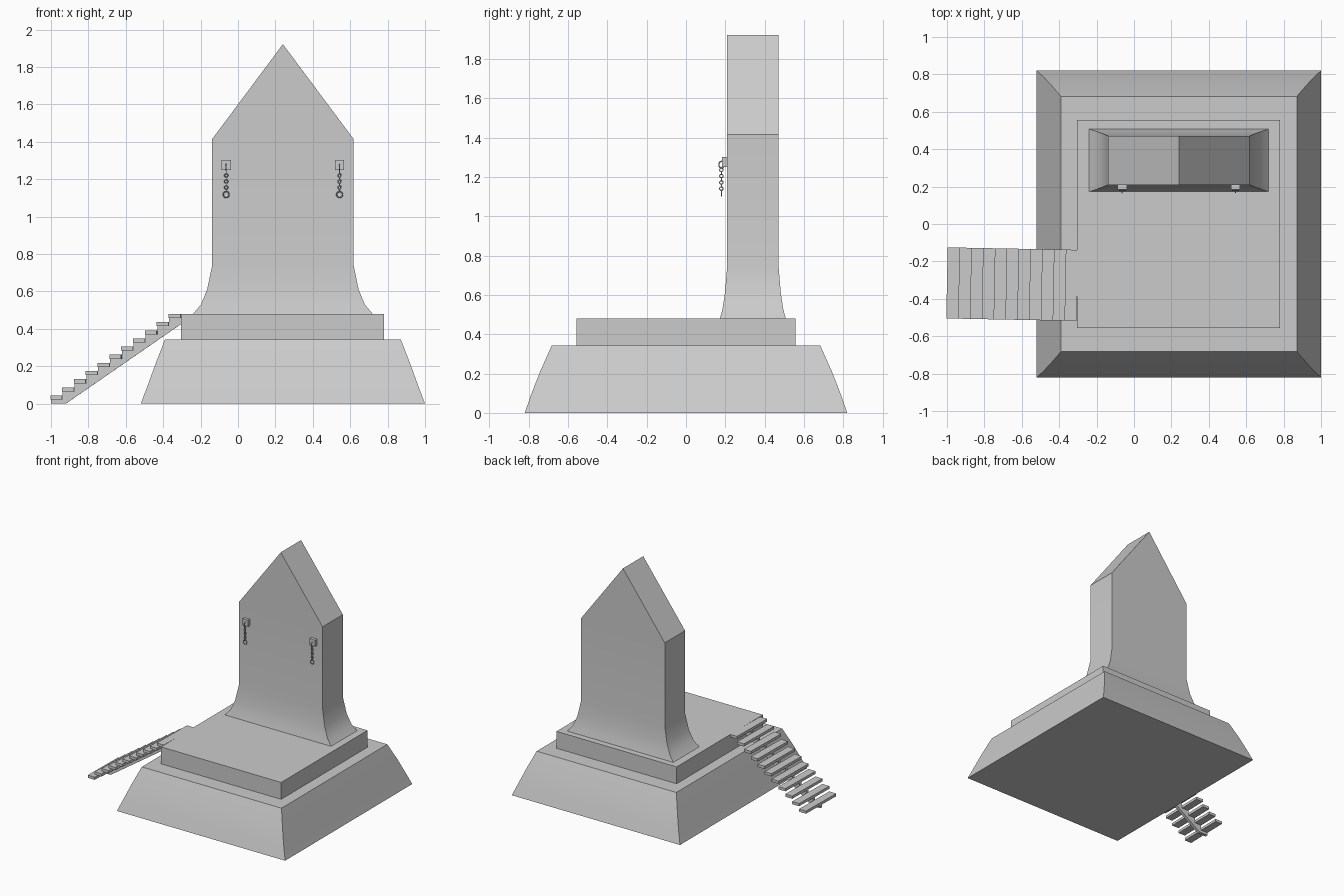
import bpy, bmesh, math
from mathutils import Matrix, Vector

if "Cube" in bpy.data.objects:
    bpy.data.objects.remove(bpy.data.objects["Cube"])


def finish(name, bm, smooth=False):
    bmesh.ops.recalc_face_normals(bm, faces=bm.faces)
    me = bpy.data.meshes.new(name)
    bm.to_mesh(me)
    bm.free()
    ob = bpy.data.objects.new(name, me)
    bpy.context.collection.objects.link(ob)
    if smooth:
        bpy.ops.object.select_all(action='DESELECT')
        ob.select_set(True)
        bpy.context.view_layer.objects.active = ob
        bpy.ops.object.shade_smooth_by_angle(angle=math.radians(30))
    return ob


def loft(cx, cy, levels, ridge=None):
    """Stack of rectangles (half x, half y, z), with an optional gable ridge height."""
    bm = bmesh.new()
    rings = [[bm.verts.new((cx + sx * hx, cy + sy * hy, z))
              for sx, sy in ((-1, -1), (1, -1), (1, 1), (-1, 1))] for hx, hy, z in levels]
    bm.faces.new(rings[0])
    for lo, hi in zip(rings, rings[1:]):
        for i in range(4):
            j = (i + 1) % 4
            bm.faces.new((lo[i], lo[j], hi[j], hi[i]))
    a, b, c, d = rings[-1]
    if ridge is None:
        bm.faces.new((a, b, c, d))
    else:
        hy = levels[-1][1]
        f = bm.verts.new((cx, cy - hy, ridge))
        k = bm.verts.new((cx, cy + hy, ridge))
        for face in ((a, b, f), (c, d, k), (b, c, k, f), (d, a, f, k)):
            bm.faces.new(face)
    return bm


def box(name, x0, x1, y0, y1, z0, z1):
    return finish(name, loft((x0 + x1) / 2, (y0 + y1) / 2,
                  [((x1 - x0) / 2, (y1 - y0) / 2, z) for z in (z0, z1)]))


# Flared base and plinth
CX = 0.24
finish("base", loft(CX, 0, [(0.76, 0.82, 0), (0.722, 0.785, 0.10),
                            (0.682, 0.742, 0.21), (0.631, 0.683, 0.342)]), True)
box("plinth", -0.305, 0.78, -0.557, 0.557, 0.342, 0.48)

# Upright slab with flared foot and gable top
finish("slab", loft(CX, 0.34, [(0.48, 0.167, 0.48), (0.438, 0.154, 0.53),
                               (0.405, 0.142, 0.61), (0.378, 0.131, 0.74),
                               (0.378, 0.131, 1.415)], 1.922), True)

# Stairs: eleven plank treads over one central sawtooth stringer
N, X0, RUN, RISE, T = 11, -1.0, 0.0632, 0.0436, 0.022
skew = Matrix.Rotation(math.radians(-1.1), 4, 'Z')
pivot = Vector((X0, -0.315, 0))
place = Matrix.Translation(pivot) @ skew
for i in range(N):
    z = (i + 1) * RISE
    tread = box(f"tread_{i + 1}", i * RUN, (i + 1) * RUN, -0.19, 0.19, z - T, z)
    tread.matrix_world = place
outline = [(0, 0)]
for i in range(N):
    z = (i + 1) * RISE - T
    outline += [(i * RUN, z), ((i + 1) * RUN, z)]
outline += [(N * RUN, 0.425), (0.08, 0)]
bm = bmesh.new()
face = bm.faces.new([bm.verts.new((x, -0.0125, z)) for x, z in outline])
ext = bmesh.ops.extrude_face_region(bm, geom=[face])
bmesh.ops.translate(bm, vec=(0, 0.025, 0),
                    verts=[g for g in ext['geom'] if isinstance(g, bmesh.types.BMVert)])
finish("stair_stringer", bm).matrix_world = place


# Wall plates with hanging chains
def ring(name, x, z, radius, minor, edge_on, stretch=1.0):
    bpy.ops.mesh.primitive_torus_add(location=(x, 0.18, z), major_radius=radius,
                                     minor_radius=minor, major_segments=16, minor_segments=6,
                                     rotation=(math.pi / 2, 0, math.pi / 2 if edge_on else 0))
    ob = bpy.context.object
    ob.name = name
    ob.scale.y = stretch
    bpy.ops.object.shade_smooth_by_angle(angle=math.radians(60))


for side, sign in (("left", -1), ("right", 1)):
    x = CX + sign * 0.303
    box(f"chain_plate_{side}", x - 0.025, x + 0.025, 0.184, 0.212, 1.25, 1.302)
    ring(f"chain_staple_{side}", x, 1.262, 0.013, 0.003, True, 1.3)
    for i in range(7):
        ring(f"chain_link_{side}_{i + 1}", x, 1.236 - i * 0.016, 0.009, 0.0025, i % 2 == 0)
    ring(f"chain_ring_{side}", x, 1.118, 0.016, 0.003, False)
